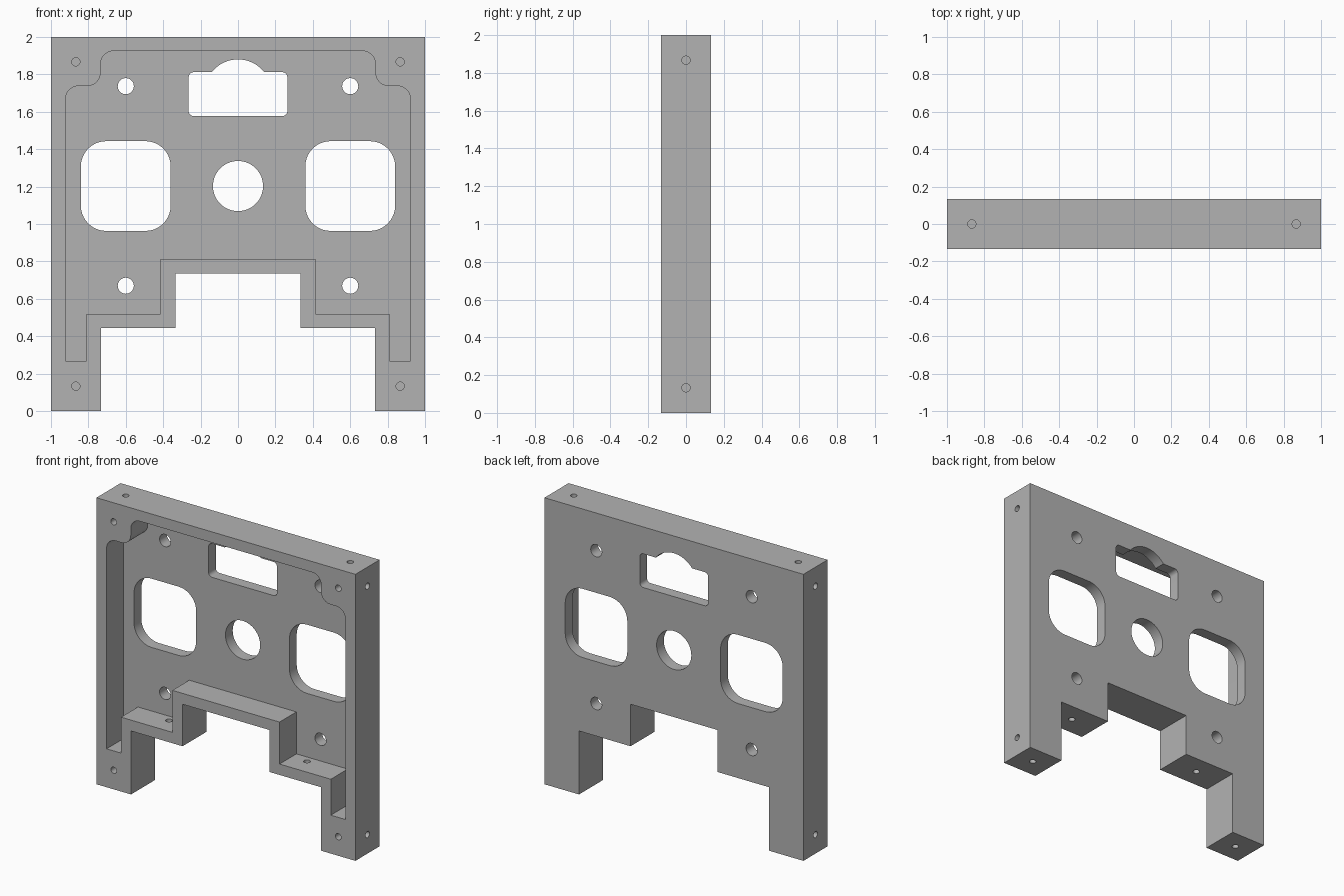
import bpy, bmesh, math
from mathutils import Vector, Matrix

if "Cube" in bpy.data.objects:
    bpy.data.objects.remove(bpy.data.objects["Cube"])

HALF = 0.133          # half of the plate depth
FLOOR_Y = HALF - 0.08  # inner face of the back web

metal = bpy.data.materials.new("plain grey")
metal.diffuse_color = (0.45, 0.45, 0.45, 1)
metal.use_nodes = True
metal.node_tree.nodes["Principled BSDF"].inputs["Base Color"].default_value = metal.diffuse_color


def fillet(points, steps=8):
    """Round each (x, z, radius) corner of a closed profile."""
    out = []
    for i, (x, z, r) in enumerate(points):
        p = Vector((x, z))
        if r == 0:
            out.append(p)
            continue
        a = (Vector(points[i - 1][:2]) - p).normalized()
        b = (Vector(points[(i + 1) % len(points)][:2]) - p).normalized()
        half = a.angle(b) / 2
        c = p + (a + b).normalized() * r / math.sin(half)
        s, e = p + a * r / math.tan(half) - c, p + b * r / math.tan(half) - c
        a0 = math.atan2(s.y, s.x)
        d = (math.atan2(e.y, e.x) - a0 + math.pi) % math.tau - math.pi
        for k in range(steps + 1):
            t = a0 + d * k / steps
            out.append(c + Vector((math.cos(t), math.sin(t))) * r)
    return out


def mirrored(half):
    """Close a right-hand half profile with its left-hand copy."""
    return half + [(-x, z, r) for x, z, r in reversed(half) if x > 0]


def prism(name, profile, y0, y1):
    bm = bmesh.new()
    face = bm.faces.new([bm.verts.new((p[0], y0, p[1])) for p in profile])
    ext = bmesh.ops.extrude_face_region(bm, geom=[face])["geom"]
    bmesh.ops.translate(bm, vec=(0, y1 - y0, 0),
                        verts=[v for v in ext if isinstance(v, bmesh.types.BMVert)])
    return finish(name, bm)


def drill(name, centre, axis, radius, length, segments=24):
    bm = bmesh.new()
    rot = Vector((0, 0, 1)).rotation_difference(Vector(axis)).to_matrix().to_4x4()
    bmesh.ops.create_cone(bm, cap_ends=True, segments=segments, radius1=radius,
                          radius2=radius, depth=length,
                          matrix=Matrix.Translation(centre) @ rot)
    return finish(name, bm)


def finish(name, bm):
    bmesh.ops.recalc_face_normals(bm, faces=bm.faces)
    mesh = bpy.data.meshes.new(name)
    bm.to_mesh(mesh)
    bm.free()
    mesh.materials.append(metal)
    ob = bpy.data.objects.new(name, mesh)
    bpy.context.collection.objects.link(ob)
    return ob


# Outer body with the stepped opening between the legs
outline = mirrored([(1, 2, 0), (1, 0, 0), (0.733, 0, 0), (0.733, 0.443, 0),
                    (0.335, 0.443, 0), (0.335, 0.736, 0)])
body = prism("mounting_plate", outline, -HALF, HALF)
cutters = []

# Front pocket, stepped around the corner blocks and the lower ledges
pocket = mirrored([(0.735, 1.925, 0.07), (0.735, 1.738, 0.07), (0.922, 1.738, 0.07),
                   (0.922, 0.268, 0), (0.81, 0.268, 0), (0.81, 0.519, 0),
                   (0.414, 0.519, 0), (0.414, 0.812, 0)])
cutters.append(prism("pocket_cutter", fillet(pocket), -0.3, FLOOR_Y))

# Rounded square windows and small mounting holes
for s in (-1, 1):
    square = [(s * 0.6 + i * 0.24, 1.203 + j * 0.24, 0.135)
              for i, j in ((-1, -1), (1, -1), (1, 1), (-1, 1))]
    cutters.append(prism("window_cutter", fillet(square, 10), -0.3, 0.3))
    for z in (0.67, 1.737):
        cutters.append(drill("mount_cutter", (s * 0.6, 0, z), (0, 1, 0), 0.043, 0.6, 32))

# Central bore
cutters.append(drill("bore_cutter", (0, 0, 1.203), (0, 1, 0), 0.134, 0.6, 64))

# Upper slot with an arched top
arch = []
for k in range(11):
    a = math.asin(0.14 / 0.178) * k / 10
    arch.append((0.178 * math.sin(a), 1.702 + 0.178 * math.cos(a), 0))
slot = mirrored(arch + [(0.264, 1.812, 0.027), (0.264, 1.577, 0.027)])
cutters.append(prism("slot_cutter", fillet(slot, 5), -0.3, 0.3))

# Blind screw holes in the corners, plus holes through the lower ledges
for s in (-1, 1):
    for z, end in ((0.133, 0), (1.867, 2)):
        cutters.append(drill("front_screw_cutter", (s * 0.867, -HALF, z), (0, 1, 0), 0.022, 0.2))
        cutters.append(drill("side_screw_cutter", (s, 0, z), (1, 0, 0), 0.022, 0.2))
        cutters.append(drill("end_screw_cutter", (s * 0.867, 0, end), (0, 0, 1), 0.022, 0.2))
    cutters.append(drill("ledge_cutter", (s * 0.533, 0, 0.48), (0, 0, 1), 0.022, 0.2))

# Cut everything out of the body
bpy.context.view_layer.objects.active = body
body.select_set(True)
for c in cutters:
    mod = body.modifiers.new(c.name, "BOOLEAN")
    mod.operation = "DIFFERENCE"
    mod.solver = "EXACT"
    mod.object = c
    bpy.ops.object.modifier_apply(modifier=mod.name)
    bpy.data.objects.remove(c, do_unlink=True)

bpy.ops.object.shade_smooth_by_angle(angle=math.radians(30))
